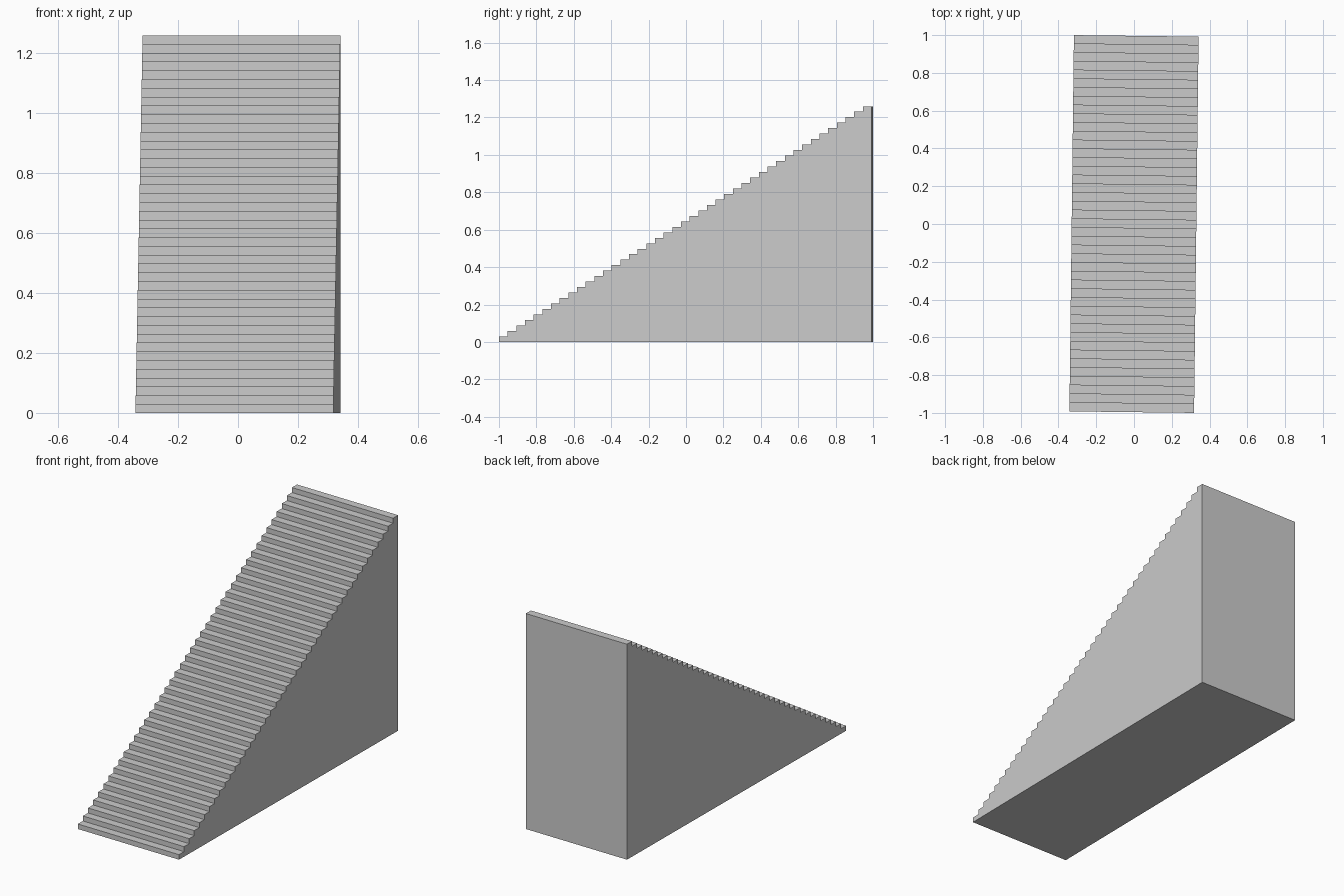
import bpy
import bmesh
from mathutils import Matrix

STEPS = 43
LENGTH, WIDTH, HEIGHT = 1.992, 0.66, 1.26
TURN = -0.012  # slight turn about the vertical axis

cube = bpy.data.objects.get("Cube")
if cube:
    bpy.data.objects.remove(cube, do_unlink=True)


def make_material(name, colour):
    mat = bpy.data.materials.new(name)
    mat.use_nodes = True
    mat.diffuse_color = colour
    mat.node_tree.nodes["Principled BSDF"].inputs["Base Color"].default_value = colour
    return mat


# Side profile: riser and tread for every step, closed by the back and base
tread, rise = LENGTH / STEPS, HEIGHT / STEPS
profile = [(-LENGTH / 2, 0)]
for i in range(STEPS):
    y = -LENGTH / 2 + i * tread
    z = (i + 1) * rise
    profile += [(y, z), (y + tread, z)]
profile.append((LENGTH / 2, 0))

# Extrude the profile across the width into a solid flight
bm = bmesh.new()
side = bm.faces.new([bm.verts.new((-WIDTH / 2, y, z)) for y, z in profile])
extruded = bmesh.ops.extrude_face_region(bm, geom=[side], use_keep_orig=True)
moved = [v for v in extruded["geom"] if isinstance(v, bmesh.types.BMVert)]
bmesh.ops.translate(bm, verts=moved, vec=(WIDTH, 0, 0))
bmesh.ops.recalc_face_normals(bm, faces=bm.faces)
bm.transform(Matrix.Rotation(TURN, 4, "Z"))

mesh = bpy.data.meshes.new("staircase")
bm.to_mesh(mesh)
bm.free()
mesh.materials.append(make_material("stone grey", (0.6, 0.6, 0.6, 1)))
bpy.context.collection.objects.link(bpy.data.objects.new("staircase", mesh))
